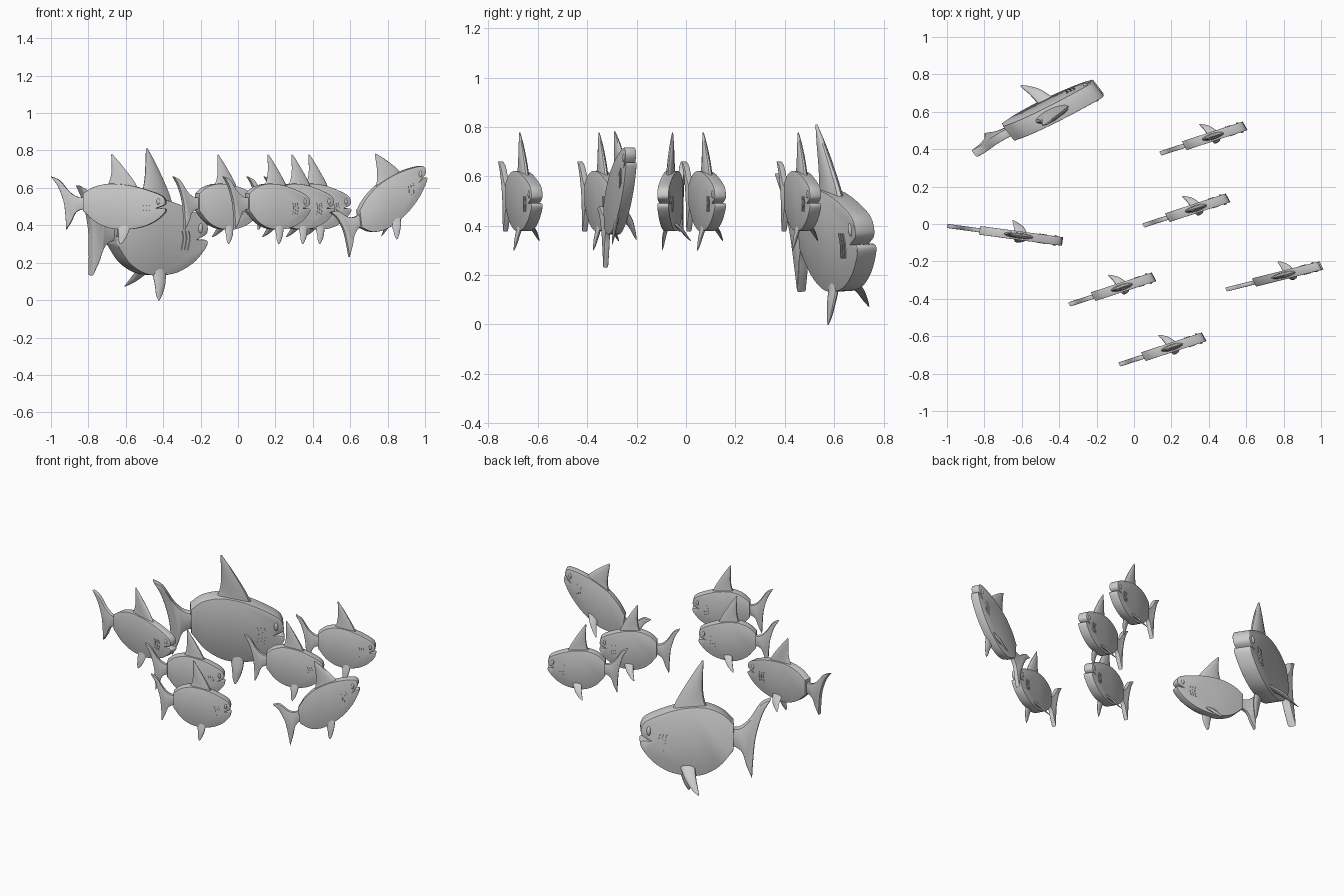
import bpy, bmesh, math
from mathutils import Vector, Matrix

if "Cube" in bpy.data.objects:
    bpy.data.objects.remove(bpy.data.objects["Cube"])

# local frame of one fish: s forward, y left, w up (origin mid body)


def spline(pts, n=4):
    """Catmull-Rom curve through 2D points."""
    p = [Vector(a) for a in pts]
    p = [2 * p[0] - p[1]] + p + [2 * p[-1] - p[-2]]
    out = []
    for a, b, c, d in zip(p, p[1:], p[2:], p[3:]):
        for i in range(n):
            t = i / n
            out.append(0.5 * (2 * b + (c - a) * t + (2 * a - 5 * b + 4 * c - d) * t * t
                              + (3 * b - a - 3 * c + d) * t ** 3))
    return out + [p[-2]]


def finish(bm, name):
    bmesh.ops.recalc_face_normals(bm, faces=bm.faces)
    me = bpy.data.meshes.new(name)
    bm.to_mesh(me)
    bm.free()
    return me


def plate(name, curves, half, bevel, side=0.0):
    """Extruded silhouette with softened rims."""
    pts = []
    for c in curves:
        for q in spline(c):
            if not pts or (q - pts[-1]).length > 1e-4:
                pts.append(q)
    if (pts[0] - pts[-1]).length < 1e-4:
        pts.pop()
    bm = bmesh.new()
    f = bm.faces.new([bm.verts.new((q.x, side - half, q.y)) for q in pts])
    ext = bmesh.ops.extrude_face_region(bm, geom=[f])["geom"]
    bmesh.ops.translate(bm, vec=(0, 2 * half, 0),
                        verts=[v for v in ext if isinstance(v, bmesh.types.BMVert)])
    if bevel:
        rims = [e for e in bm.edges if abs(e.verts[0].co.y - e.verts[1].co.y) < 1e-6]
        bmesh.ops.bevel(bm, geom=rims, offset=bevel, segments=2, profile=0.5,
                        affect='EDGES', clamp_overlap=True)
    return finish(bm, name)


def fin(name, stations, normal, ring=14):
    """Loft of lens sections; station = (leading s, trailing s, y, w, half thickness)."""
    bm, n, rows = bmesh.new(), Vector(normal).normalized(), []
    dense = []
    for a, b, c, d in zip([stations[0]] + stations, stations, stations[1:],
                          stations[2:] + [stations[-1]]):
        for i in range(4):
            t = i / 4
            dense.append([.5 * (2 * q + (r - p) * t + (2 * p - 5 * q + 4 * r - u) * t * t
                                + (3 * q - p - 3 * r + u) * t ** 3)
                          for p, q, r, u in zip(a, b, c, d)])
    dense.append(stations[-1])
    for le, te, y, w, th in dense:
        row = []
        for k in range(ring):
            a = 2 * math.pi * k / ring
            row.append(bm.verts.new(Vector(((le + te) / 2 + (le - te) / 2 * math.cos(a), y, w))
                                    + n * th * math.sin(a)))
        rows.append(row)
    for r0, r1 in zip(rows, rows[1:]):
        for k in range(ring):
            j = (k + 1) % ring
            bm.faces.new((r0[k], r0[j], r1[j], r1[k]))
    bm.faces.new(rows[0])
    bm.faces.new(rows[-1])
    return finish(bm, name)


def eye(sign):
    bm = bmesh.new()
    bmesh.ops.create_uvsphere(bm, u_segments=16, v_segments=10, radius=1)
    bmesh.ops.transform(bm, verts=bm.verts, matrix=Matrix.Translation((.268, sign * .022, -.013))
                        @ Matrix.Diagonal((.010, .006, .016, 1)))
    return finish(bm, "eye")


# body silhouette: back, snout, mouth notch, jaw and belly
upper = [(-.135, .03), (-.08, .064), (0, .082), (.09, .077), (.17, .060), (.25, .034),
         (.29, .014), (.304, -.010), (.298, -.032), (.255, -.049)]
lower = [(.255, -.049), (.298, -.050), (.307, -.063), (.283, -.092), (.24, -.124), (.17, -.152),
         (.09, -.162), (.01, -.156), (-.07, -.122), (-.135, -.062)]
# tail silhouette: upper edge, trailing edge, lower edge
tail = [[(-.11, .012), (-.16, .010), (-.21, .040), (-.262, .100), (-.31, .121)],
        [(-.31, .121), (-.272, .068), (-.242, -.012), (-.232, -.085), (-.227, -.163)],
        [(-.227, -.163), (-.200, -.120), (-.172, -.068), (-.11, -.046)]]

parts = {
    "body": plate("body", [upper, lower], .023, .004),
    "tail": plate("tail", tail, .011, .003),
    "dorsal_fin": fin("dorsal_fin", [(.155, -.02, 0, .06, .016), (.135, .002, 0, .095, .014),
                                     (.102, .013, 0, .14, .012), (.062, .014, 0, .19, .008),
                                     (.020, .012, 0, .238, .002)], (0, 1, 0)),
    "right_fin": fin("right_fin", [(.12, .045, -.012, -.13, .008), (.106, .054, -.026, -.185, .007),
                                   (.088, .056, -.032, -.22, .004), (.070, .064, -.036, -.24, .001)],
                     (0, 1, -.3)),
    "left_fin": fin("left_fin", [(.12, .045, .012, -.125, .008), (.095, .040, .046, -.160, .007),
                                 (.066, .032, .064, -.186, .004), (.036, .028, .076, -.202, .001)],
                    (0, .7, 1)),
}
for side, sign in (("left", 1), ("right", -1)):
    parts[side + "_eye"] = eye(sign)
    # gill slits as thin curved ribs
    for g in range(3):
        s = .182 + g * .016
        arc = [(s, -.022), (s + .007, -.046), (s, -.082)]
        back = [(x - .004, w) for x, w in reversed(arc)]
        parts[f"{side}_gill_{g + 1}"] = plate("gill", [arc, back], .002, 0, sign * .0235)

# school: origin, forward axis, thickness axis, up axis
small = ((.735, .24, 0), (-.55, 1, 0), (0, 0, 1))
school = [
    ((-.69, -.052, .54), (1, -.135, 0), (.15, 1, 0), (0, 0, 1)),
    ((-.524, .56, .408), (1.10, .53, 0), (-1.3, 1.7, .1), (.08, -.17, 1.69)),
    ((.752, -.285, .53), (.79, .20, .59), (-.45, .95, 0), (-.128, -.03, 1.015)),
] + [((x, y, .54), *small) for x, y in ((.368, .451), (.277, .066), (-.119, -.356), (.149, -.677))]

bpy.ops.object.select_all(action='DESELECT')
for i, (o, u, v, w) in enumerate(school, 1):
    m = Matrix((u, v, w)).transposed().to_4x4()
    m.translation = o
    for name, me in parts.items():
        me = me.copy()
        me.transform(m)
        ob = bpy.data.objects.new(f"fish_{i}_{name}", me)
        bpy.context.collection.objects.link(ob)
        ob.select_set(True)
        bpy.context.view_layer.objects.active = ob
for me in parts.values():
    bpy.data.meshes.remove(me)
bpy.ops.object.shade_smooth_by_angle(angle=math.radians(35))
